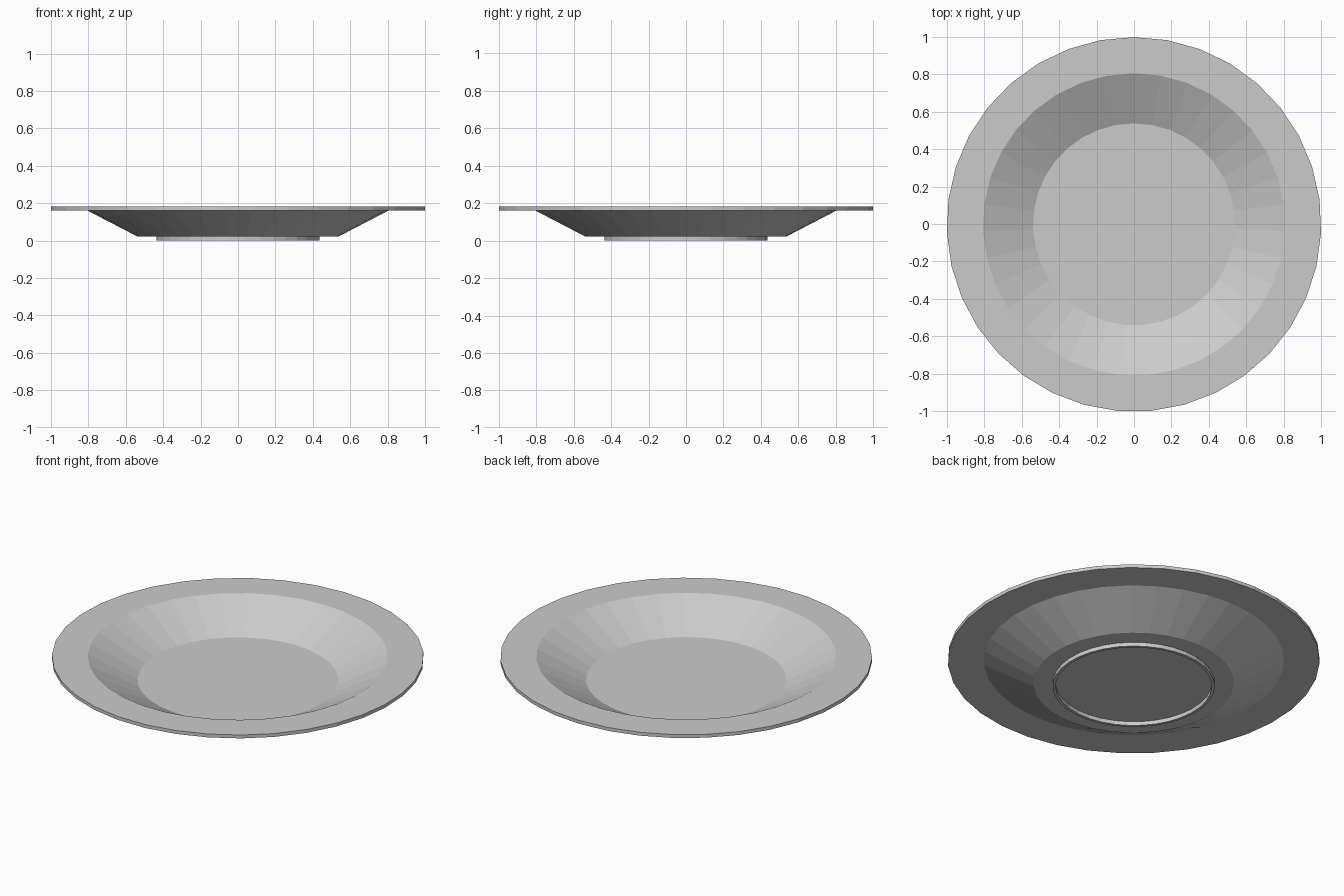
import bpy, bmesh, math

if "Cube" in bpy.data.objects:
    bpy.data.objects.remove(bpy.data.objects["Cube"])

SIDES = 35


def lathe(name, profile, closed=False):
    """Revolve (radius, z) points around z; radius 0 makes a pole."""
    bm = bmesh.new()
    rings = []
    for r, z in profile:
        if r == 0:
            rings.append([bm.verts.new((0, -0.002, z))] * SIDES)
        else:
            ring = []
            for i in range(SIDES):
                a = math.pi / 2 + 2 * math.pi * i / SIDES
                ring.append(bm.verts.new((r * math.cos(a), r * math.sin(a) - 0.002, z)))
            rings.append(ring)
    pairs = list(zip(rings, rings[1:]))
    if closed:
        pairs.append((rings[-1], rings[0]))
    for lo, hi in pairs:
        for i in range(SIDES):
            j = (i + 1) % SIDES
            quad = [lo[i], lo[j], hi[j], hi[i]]
            bm.faces.new(list(dict.fromkeys(quad)))
    bmesh.ops.recalc_face_normals(bm, faces=bm.faces)
    mesh = bpy.data.meshes.new(name)
    bm.to_mesh(mesh)
    bm.free()
    obj = bpy.data.objects.new(name, mesh)
    bpy.context.collection.objects.link(obj)
    return obj


# Plate: underside with foot ring, sloped wall, flat rim, then the dished top
lathe("plate", [
    (0, 0.023),
    (0.42, 0.023), (0.42, 0), (0.436, 0), (0.436, 0.023),
    (0.54, 0.023), (0.808, 0.162),
    (1.001, 0.162), (1.001, 0.182),
    (0.808, 0.182), (0.54, 0.044),
    (0, 0.044),
])
